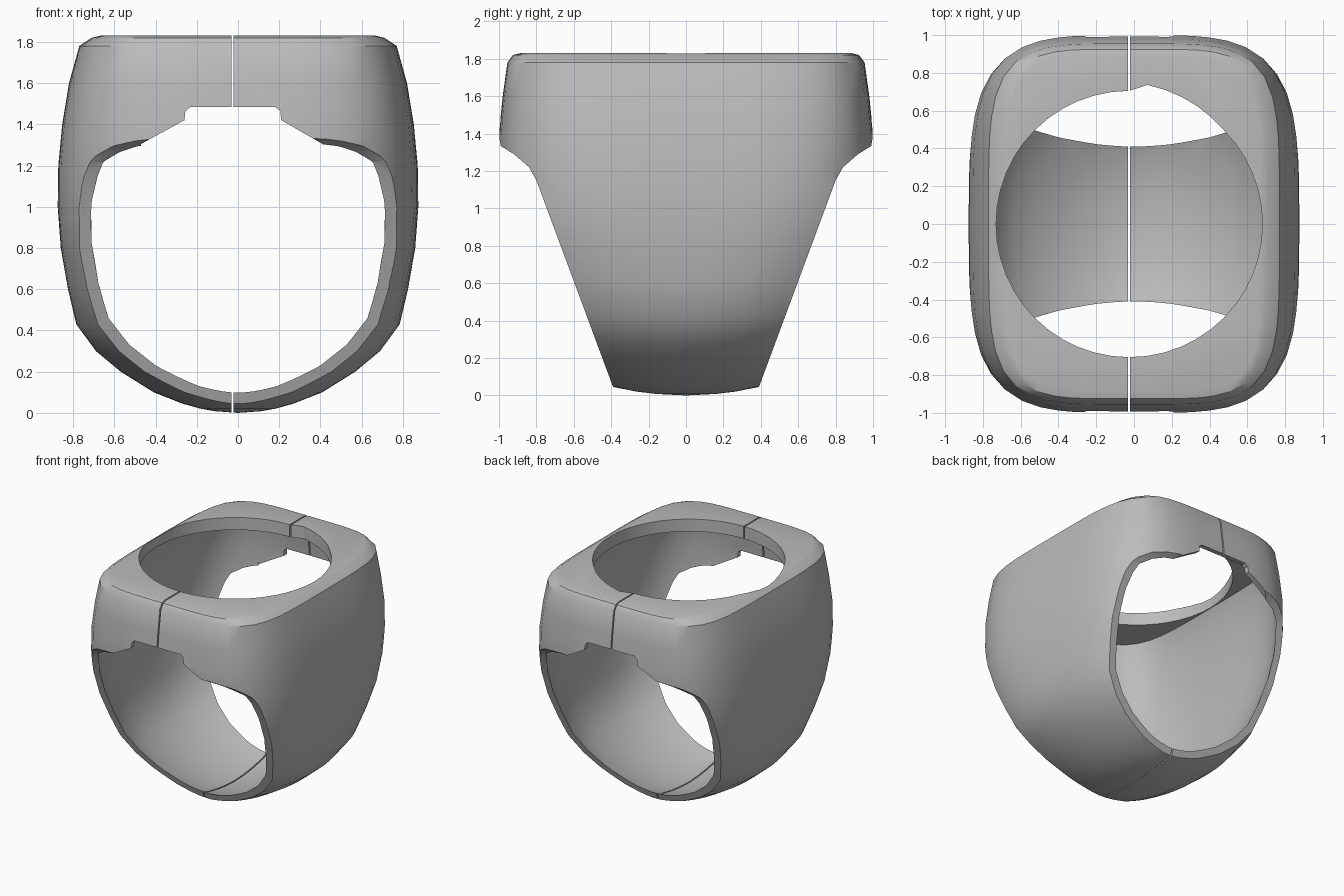
import bpy, bmesh, math

if "Cube" in bpy.data.objects:
    bpy.data.objects.remove(bpy.data.objects["Cube"])

metal = bpy.data.materials.new("grey metal")
metal.diffuse_color = (0.5, 0.5, 0.5, 1)
metal.use_nodes = True
metal.node_tree.nodes["Principled BSDF"].inputs["Base Color"].default_value = metal.diffuse_color

SIDES = 64
# height, half width, half depth, squareness of each outer cross-section
LEVELS = [
    (0.008, 0.11, 0.16, 2.0), (0.02, 0.18, 0.26, 2.0), (0.045, 0.27, 0.39, 2.0),
    (0.10, 0.41, 0.53, 2.0), (0.20, 0.57, 0.74, 2.0), (0.30, 0.69, 0.85, 2.1),
    (0.43, 0.785, 0.93, 2.3), (0.60, 0.825, 0.96, 2.7), (0.80, 0.86, 0.98, 3.2),
    (1.00, 0.875, 0.99, 3.6), (1.20, 0.872, 1.0, 3.8), (1.40, 0.853, 1.0, 4.0),
    (1.60, 0.82, 0.98, 4.2), (1.78, 0.77, 0.955, 4.6), (1.82, 0.71, 0.925, 5.0),
    (1.83, 0.67, 0.885, 5.5),
]


def finish(name, bm):
    bmesh.ops.recalc_face_normals(bm, faces=bm.faces)
    mesh = bpy.data.meshes.new(name)
    bm.to_mesh(mesh)
    bm.free()
    mesh.materials.append(metal)
    ob = bpy.data.objects.new(name, mesh)
    bpy.context.collection.objects.link(ob)
    return ob


def section(bm, z, a, b, n):
    ring = []
    for i in range(SIDES):
        t = 2 * math.pi * (i + 0.5) / SIDES
        c, s = math.cos(t), math.sin(t)
        r = (abs(c) ** n + abs(s) ** n) ** (-1 / n)
        ring.append(bm.verts.new((a * r * c, b * r * s, z)))
    return ring


def vessel(name, levels, bottom):
    """Closed cup-shaped loft through rounded-rectangle sections."""
    bm = bmesh.new()
    rings = [section(bm, *lv) for lv in levels]
    pole = bm.verts.new((0, 0, bottom))
    for i in range(SIDES):
        j = (i + 1) % SIDES
        bm.faces.new((pole, rings[0][j], rings[0][i]))
        for lo, hi in zip(rings, rings[1:]):
            bm.faces.new((lo[i], lo[j], hi[j], hi[i]))
    bm.faces.new(rings[-1])
    return finish(name, bm)


def prism(name, points, place, lo, hi):
    """Extrude a 2D outline between lo and hi; place maps (u, v, depth) to xyz."""
    bm = bmesh.new()
    ends = [[bm.verts.new(place(u, v, d)) for u, v in points] for d in (lo, hi)]
    bm.faces.new(ends[0])
    bm.faces.new(ends[1])
    for i in range(len(points)):
        j = (i + 1) % len(points)
        bm.faces.new((ends[0][i], ends[0][j], ends[1][j], ends[1][i]))
    return finish(name, bm)


def cut(target, cutter):
    mod = target.modifiers.new("cut", 'BOOLEAN')
    mod.operation, mod.solver, mod.object = 'DIFFERENCE', 'EXACT', cutter
    bpy.context.view_layer.objects.active = target
    bpy.ops.object.modifier_apply(modifier=mod.name)
    bpy.data.objects.remove(cutter)


# Outer body, hollowed to a thin wall below a thicker top plate
ring = vessel("ring", LEVELS, 0.0)
WALL = 0.04
inner = [(z + 0.03, a - WALL, b - WALL, n) for z, a, b, n in LEVELS if z < 1.7]
inner.append((1.73, 0.735, 0.92, 4.5))
cut(ring, vessel("hollow", inner, 0.03))

# Tapered finger openings, front and back
taper = [(0.336, -0.1), (0.39, 0.045), (0.8, 1.15), (0.84, 1.22),
         (0.92, 1.29), (0.985, 1.33), (1.2, 1.34), (1.2, -0.1)]
for side in (-1, 1):
    cut(ring, prism("finger_opening", taper, lambda u, v, d: (d, side * u, v), -1.2, 1.2))

# Stepped arch under the front and back walls
arch = [(-0.47, 1.2), (-0.47, 1.305), (-0.26, 1.42), (-0.255, 1.465), (-0.23, 1.485),
        (0.18, 1.485), (0.205, 1.465), (0.21, 1.42), (0.41, 1.305), (0.41, 1.2)]
cut(ring, prism("arch", arch, lambda u, v, d: (u, d, v), -1.2, 1.2))

# Round setting hole, slightly wider beside the split at the back right
hole = []
for i in range(48):
    t = 2 * math.pi * i / 48
    deg = math.degrees(t)
    r = 0.705 + (0.045 * (deg - 45) / 45 if 45 < deg < 90 else 0)
    hole.append((-0.025 + r * math.cos(t), r * math.sin(t)))
cut(ring, prism("setting_hole", hole, lambda u, v, d: (u, v, d), 1.6, 2.0))

# Narrow split through the whole band
slit = [(-0.031, -0.2), (-0.021, -0.2), (-0.021, 2.0), (-0.031, 2.0)]
cut(ring, prism("split", slit, lambda u, v, d: (u, d, v), -1.2, 1.2))

# Smooth surfaces with crisp cut edges
bpy.ops.object.select_all(action='DESELECT')
ring.select_set(True)
bpy.context.view_layer.objects.active = ring
bpy.ops.object.shade_smooth_by_angle(angle=math.radians(32))
